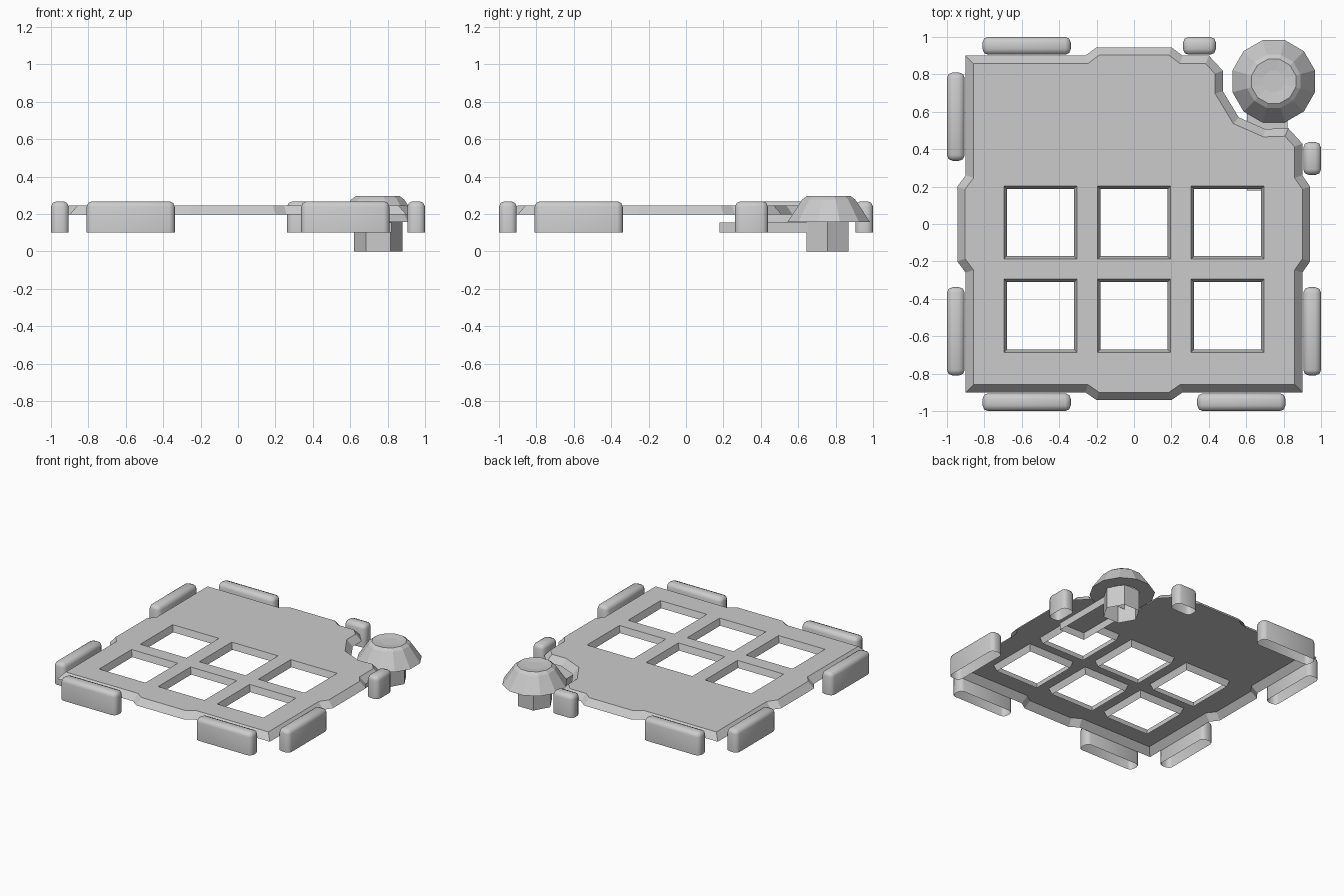
import bpy, bmesh, math
from mathutils import Vector

if "Cube" in bpy.data.objects:
    bpy.data.objects.remove(bpy.data.objects["Cube"])


def finish(bm, name, angle=None):
    bmesh.ops.recalc_face_normals(bm, faces=bm.faces)
    if sum(f.normal.z * f.calc_area() for f in bm.faces) < -1e-4:
        bmesh.ops.reverse_faces(bm, faces=bm.faces)
    me = bpy.data.meshes.new(name)
    bm.to_mesh(me)
    bm.free()
    ob = bpy.data.objects.new(name, me)
    bpy.context.collection.objects.link(ob)
    if angle:
        bpy.ops.object.select_all(action='DESELECT')
        ob.select_set(True)
        bpy.context.view_layer.objects.active = ob
        bpy.ops.object.shade_smooth_by_angle(angle=math.radians(angle))
    return ob


def inset(points, d):
    """Mitred inward offset of a counter-clockwise outline."""
    out = []
    for i, p in enumerate(points):
        p = Vector(p)
        a = (p - Vector(points[i - 1])).normalized()
        b = (Vector(points[(i + 1) % len(points)]) - p).normalized()
        na, nb = Vector((-a.y, a.x)), Vector((-b.y, b.x))
        out.append(p + (na + nb) * d / (1 + na.dot(nb)))
    return out


def ring(bm, pts, z):
    return [bm.verts.new((p[0], p[1], z)) for p in pts]


def bridge(bm, a, b):
    n = len(a)
    for i in range(n):
        j = (i + 1) % n
        bm.faces.new((a[i], a[j], b[j], b[i]))


def open_box(name, x0, x1, y0, y1, z0, z1, bevel=0):
    """Box without a bottom, optionally with softened edges."""
    bm = bmesh.new()
    pts = [(x0, y0), (x1, y0), (x1, y1), (x0, y1)]
    low, top = ring(bm, pts, z0), ring(bm, pts, z1)
    bridge(bm, low, top)
    bm.faces.new(top)
    if bevel:
        edges = [e for e in bm.edges if not e.is_boundary]
        bmesh.ops.bevel(bm, geom=edges, offset=bevel, segments=2,
                        profile=0.5, affect='EDGES')
    return finish(bm, name, 50 if bevel else None)


def lathe(name, centre, profile, sides, turn=0.0):
    bm = bmesh.new()
    rings = []
    for r, z in profile:
        rings.append(ring(bm, [(centre[0] + r * math.cos(turn + math.tau * i / sides),
                                centre[1] + r * math.sin(turn + math.tau * i / sides))
                               for i in range(sides)], z))
    for a, b in zip(rings, rings[1:]):
        bridge(bm, a, b)
    bm.faces.new(rings[-1])
    return finish(bm, name)


# Plate: sloped rim, side tabs, notched corner, six windows
LOW, HIGH = 0.197, 0.245
outline = [(-.9, -.9), (-.26, -.9), (-.2, -.942), (.2, -.942), (.26, -.9), (.9, -.9),
           (.9, -.26), (.942, -.2), (.942, .2), (.9, .26), (.9, .43),
           (.825, .512), (.70, .508), (.56, .57), (.475, .71), (.475, .82), (.40, .9),
           (.26, .9), (.2, .945), (-.2, .945), (-.26, .9), (-.9, .9),
           (-.9, .26), (-.945, .2), (-.945, -.2), (-.9, -.26)]
bm = bmesh.new()
low, top = ring(bm, outline, LOW), ring(bm, inset(outline, 0.042), HIGH)
bridge(bm, low, top)
loops = [top]
for cx in (-.5, 0, .5):
    for cy in (.008, -.49):
        h = .18
        hole = [(cx - h, cy - h), (cx + h, cy - h), (cx + h, cy + h), (cx - h, cy + h)]
        lo, hi = ring(bm, hole, LOW), ring(bm, inset(hole, -0.016), HIGH)
        bridge(bm, hi, lo)
        loops.append(hi)
edges = [bm.edges.get((l[i - 1], l[i])) for l in loops for i in range(len(l))]
bmesh.ops.triangle_fill(bm, edges=edges, use_beauty=True, normal=(0, 0, 1))
finish(bm, "plate")

# Bumper bars around the four sides
long_bar, short_bar = (.338, .81), (.262, .438)
spans = {"left": [(-.81, -.338), (.338, .81)], "right": [(-.81, -.338), short_bar],
         "front": [(-.81, -.338), long_bar], "back": [(-.81, -.338), short_bar]}
for side, pair in spans.items():
    for k, (a, b) in enumerate(pair):
        d = (-1, -.905) if side in ("left", "front") else (.905, 1)
        x, y = (d, (a, b)) if side in ("left", "right") else ((a, b), d)
        open_box(f"{side}_bumper_{k + 1}", *x, *y, .1, .268, .03)

# Corner knob: hexagonal stem under a faceted, slightly dished cap
bm = bmesh.new()
stem = [(.75 + .13 * math.cos(i * math.pi / 3), .757 + .13 * math.sin(i * math.pi / 3))
        for i in range(6)]
bridge(bm, ring(bm, stem, 0), ring(bm, stem, .16))
finish(bm, "knob_stem")
lathe("knob_cap", (.747, .763),
      [(.12, .158), (.228, .158), (.147, .277), (.122, .295), (.06, .288)],
      12, math.pi / 12)

# Bracket joining the knob to the plate
open_box("knob_bracket", .605, .82, .18, .685, .1, .155)
